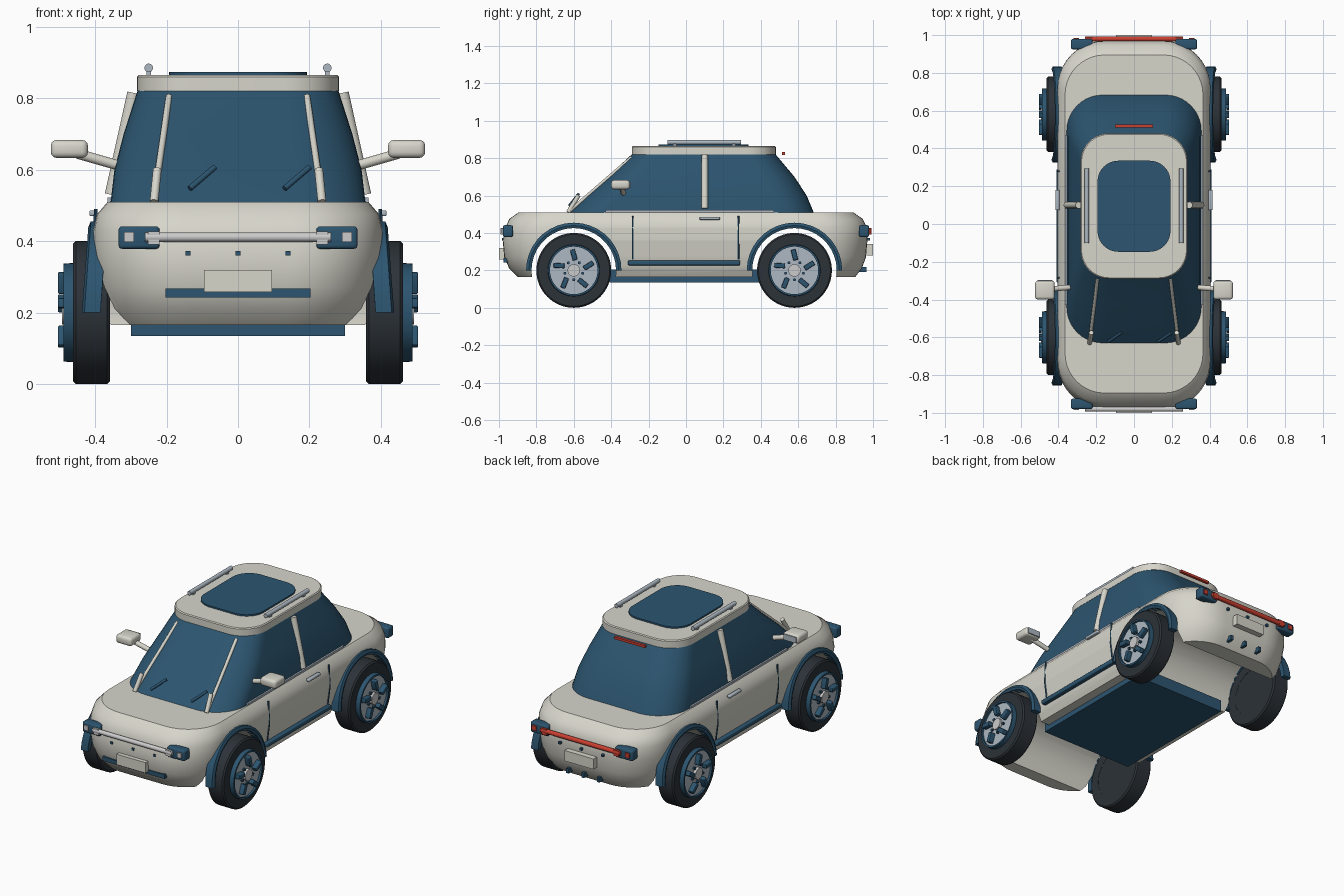
import bpy, bmesh, math
from mathutils import Vector

if "Cube" in bpy.data.objects:
    bpy.data.objects.remove(bpy.data.objects["Cube"])


def material(name, rgb):
    m = bpy.data.materials.new(name)
    m.diffuse_color = (*rgb, 1)
    m.use_nodes = True
    m.node_tree.nodes["Principled BSDF"].inputs["Base Color"].default_value = m.diffuse_color
    return m


CREAM = material("cream_paint", (0.68, 0.67, 0.60))
BLUE = material("deep_blue", (0.025, 0.09, 0.16))
RUBBER = material("tyre_rubber", (0.025, 0.032, 0.04))
SILVER = material("pale_metal", (0.42, 0.48, 0.54))
RED = material("red_lamp", (0.6, 0.05, 0.03))
WHITE = material("white_lamp", (0.8, 0.8, 0.78))


def finish(bm, name, mat, smooth=True):
    bmesh.ops.recalc_face_normals(bm, faces=bm.faces)
    me = bpy.data.meshes.new(name)
    bm.to_mesh(me)
    bm.free()
    ob = bpy.data.objects.new(name, me)
    bpy.context.collection.objects.link(ob)
    if mat:
        me.materials.append(mat)
    if smooth:
        smooth_mesh(me)
    return ob


def smooth_mesh(me):
    me.shade_smooth()
    me.set_sharp_from_angle(angle=math.radians(32))


def loft(name, rings, mat):
    """Stack rounded rectangles: (z, half width, front y, back y, corner radius)."""
    bm, prev, n = bmesh.new(), None, 10
    for k, (z, w, y0, y1, r) in enumerate(rings):
        ring = []
        for i, (sx, yc) in enumerate(((1, y1 - r), (-1, y1 - r), (-1, y0 + r), (1, y0 + r))):
            for j in range(n + 1):
                a = math.pi / 2 * (i + j / n)
                ring.append(bm.verts.new((sx * (w - r) + r * math.cos(a), yc + r * math.sin(a), z)))
        if prev:
            for j in range(len(ring)):
                i = j - 1
                bm.faces.new((prev[i], prev[j], ring[j], ring[i]))
        if k in (0, len(rings) - 1):
            bm.faces.new(ring)
        prev = ring
    return finish(bm, name, mat)


def box(name, loc, size, mat, bevel=0.0, tilt=0.0):
    bm = bmesh.new()
    bmesh.ops.create_cube(bm, size=1)
    bmesh.ops.scale(bm, vec=size, verts=bm.verts)
    if bevel:
        bmesh.ops.bevel(bm, geom=bm.edges[:], offset=bevel, segments=3, profile=0.5, affect='EDGES')
    ob = finish(bm, name, mat, bevel > 0)
    ob.location, ob.rotation_euler.x = loc, tilt
    return ob


def rod(name, p, q, r, mat, r2=None, sides=20):
    p, q = Vector(p), Vector(q)
    bm = bmesh.new()
    bmesh.ops.create_cone(bm, cap_ends=True, segments=sides, radius1=r,
                          radius2=r if r2 is None else r2, depth=(q - p).length)
    ob = finish(bm, name, mat)
    ob.location = (p + q) / 2
    ob.rotation_mode = 'QUATERNION'
    ob.rotation_quaternion = (q - p).to_track_quat('Z', 'Y')
    return ob


def lathe(name, profile, center, mat, a0=0.0, a1=2 * math.pi, n=48, lean=0.0):
    """Sweep a closed (x, radius) profile around the x axis through center."""
    bm, rings = bmesh.new(), []
    full = abs(a1 - a0 - 2 * math.pi) < 1e-6
    for i in range(n if full else n + 1):
        a = a0 + (a1 - a0) * i / n
        s = math.copysign(1, profile[0][0])
        rings.append([bm.verts.new((x - s * lean * math.sin(a), center[0] + r * math.cos(a),
                                    center[1] + r * math.sin(a))) for x, r in profile])
    m = len(profile)
    for i in range(len(rings) - (0 if full else 1)):
        A, B = rings[i], rings[(i + 1) % len(rings)]
        for j in range(m):
            bm.faces.new((A[j], A[(j + 1) % m], B[(j + 1) % m], B[j]))
    if not full:
        bm.faces.new(rings[0])
        bm.faces.new(rings[-1])
    return finish(bm, name, mat)


AXLES = (("front", -0.60, 0.2), ("rear", 0.58, 0.2))

# Lower body with wheel wells cut through
body = loft("body", [(0.165, 0.355, -0.90, 0.905, 0.22), (0.21, 0.378, -0.945, 0.94, 0.24),
                     (0.27, 0.392, -0.972, 0.962, 0.25), (0.36, 0.405, -0.98, 0.97, 0.25),
                     (0.43, 0.405, -0.965, 0.968, 0.25), (0.475, 0.395, -0.945, 0.945, 0.24),
                     (0.51, 0.365, -0.895, 0.895, 0.21)], CREAM)
for end, y, z in AXLES:
    cutter = rod("well_cutter", (-0.6, y, z), (0.6, y, z), 0.226, None, sides=48)
    mod = body.modifiers.new("well", 'BOOLEAN')
    mod.operation, mod.solver, mod.object = 'DIFFERENCE', 'EXACT', cutter
    bpy.context.view_layer.objects.active = body
    bpy.ops.object.modifier_apply(modifier=mod.name)
    bpy.data.objects.remove(cutter)
smooth_mesh(body.data)
box("floor_pan", (0, -0.01, 0.17), (0.60, 0.80, 0.07), BLUE)

# Glasshouse, roof and sunroof
loft("glasshouse", [(0.505, 0.357, -0.635, 0.685, 0.19), (0.60, 0.346, -0.535, 0.645, 0.19),
                    (0.70, 0.32, -0.42, 0.58, 0.18), (0.825, 0.28, -0.285, 0.475, 0.15)], BLUE)
loft("roof", [(0.82, 0.283, -0.29, 0.48, 0.15), (0.86, 0.283, -0.29, 0.48, 0.15),
              (0.865, 0.278, -0.285, 0.475, 0.148)], CREAM)
loft("sunroof", [(0.86, 0.193, -0.147, 0.335, 0.11), (0.874, 0.193, -0.147, 0.335, 0.11)], BLUE)
box("high_brake_lamp", (0, 0.52, 0.825), (0.20, 0.016, 0.014), RED)

# Wipers, both sweeping the same way
for x in (-0.135, 0.13):
    rod("wiper", (x, -0.622, 0.547), (x + 0.07, -0.575, 0.607), 0.008, BLUE)

for s in (-1, 1):
    # Pillars, rails and belt trim
    rod("a_pillar", (s * 0.235, -0.625, 0.515), (s * 0.193, -0.29, 0.805), 0.009, CREAM)
    rod("a_pillar_foot", (s * 0.235, -0.63, 0.51), (s * 0.226, -0.575, 0.60), 0.012, CREAM)
    rod("b_pillar", (s * 0.355, 0.1, 0.53), (s * 0.292, 0.1, 0.815), 0.018, CREAM)
    rod("roof_rail", (s * 0.25, -0.10, 0.885), (s * 0.25, 0.295, 0.885), 0.012, SILVER)
    for y in (-0.06, 0.255):
        box("rail_foot", (s * 0.25, y, 0.872), (0.012, 0.02, 0.02), SILVER)
    box("belt_trim", (s * 0.358, 0.02, 0.516), (0.014, 0.90, 0.012), SILVER)

    # Door mirror
    rod("mirror_arm", (s * 0.335, -0.335, 0.612), (s * 0.45, -0.345, 0.645), 0.014, CREAM)
    box("mirror_housing", (s * 0.472, -0.35, 0.658), (0.104, 0.10, 0.05), CREAM, 0.016)
    box("mirror_glass", (s * 0.472, -0.299, 0.658), (0.08, 0.006, 0.034), SILVER)

    # Door seams, handle, sill and charge flap
    for y in (-0.285, 0.28):
        rod("door_seam_upper", (s * 0.404, y, 0.36), (s * 0.398, y, 0.49), 0.005, BLUE, sides=8)
        rod("door_seam_lower", (s * 0.391, y, 0.26), (s * 0.404, y, 0.36), 0.005, BLUE, sides=8)
    box("door_handle", (s * 0.405, 0.127, 0.478), (0.022, 0.108, 0.016), SILVER, 0.005)
    box("sill_trim", (s * 0.395, -0.01, 0.24), (0.03, 0.60, 0.026), BLUE, 0.006)

    # Wheels with arch trims
    for end, y, z in AXLES:
        c = (y, z)
        arch = [(s * 0.385, 0.226), (s * 0.432, 0.226), (s * 0.437, 0.24), (s * 0.43, 0.255), (s * 0.385, 0.255)]
        lathe(end + "_arch_trim", arch, c, BLUE, 0.0, math.pi, 18, 0.018)
        tyre = [(s * 0.358, 0.135), (s * 0.358, 0.192), (s * 0.366, 0.20), (s * 0.454, 0.20),
                (s * 0.462, 0.192), (s * 0.462, 0.135)]
        lathe(end + "_tyre", tyre, c, RUBBER, n=64)
        rod(end + "_wheel_back", (s * 0.359, y, z), (s * 0.44, y, z), 0.137, RUBBER, sides=48)
        rod(end + "_wheel_disc", (s * 0.43, y, z), (s * 0.476, y, z), 0.137, SILVER, sides=48)
        rim = [(s * 0.46, 0.127), (s * 0.46, 0.139), (s * 0.488, 0.137), (s * 0.488, 0.127)]
        lathe(end + "_rim_ring", rim, c, BLUE)
        rod(end + "_hub_cap", (s * 0.47, y, z), (s * 0.492, y, z), 0.033, WHITE, sides=32)
        for k in range(5):
            a = math.pi / 2 + k * 2 * math.pi / 5
            u, v = math.cos(a), math.sin(a)
            box(end + "_wheel_vent", (s * 0.487, y + 0.083 * u, z + 0.083 * v),
                (0.034, 0.058, 0.026), BLUE, 0.004, a + 0.25)
            b = a + math.pi / 5
            py, pz = y + 0.05 * math.cos(b), z + 0.05 * math.sin(b)
            rod(end + "_wheel_nut", (s * 0.47, py, pz), (s * 0.488, py, pz), 0.008, BLUE, sides=8)

# Front and rear fascia share one layout
for end, d, lamp, plate_z in (("front", -1, WHITE, 0.288), ("rear", 1, RED, 0.31)):
    rod(end + "_light_bar", (-0.26, d * 0.98, 0.411), (0.26, d * 0.98, 0.411), 0.013, lamp)
    box(end + "_plate", (0, d * 0.983, plate_z), (0.19, 0.034, 0.062), CREAM)
    for s in (-1, 1):
        box(end + "_lamp_pod", (s * 0.277, d * 0.952, 0.41), (0.115, 0.054, 0.063), BLUE, 0.01)
        box(end + "_outer_lamp", (s * 0.305, d * 0.975, 0.411), (0.028, 0.022, 0.028), lamp)
        box(end + "_inner_lamp", (s * 0.236, d * 0.98, 0.409), (0.032, 0.022, 0.036), lamp)
    for x in (-0.14, 0, 0.14):
        box(end + "_park_sensor", (x, d * 0.976, 0.366), (0.013, 0.018, 0.013), BLUE)
box("lower_grille", (0, -0.962, 0.255), (0.405, 0.03, 0.025), BLUE)
for x in (-0.1, 0, 0.1):
    box("diffuser_fin", (x, 0.94, 0.205), (0.016, 0.05, 0.028), BLUE)
